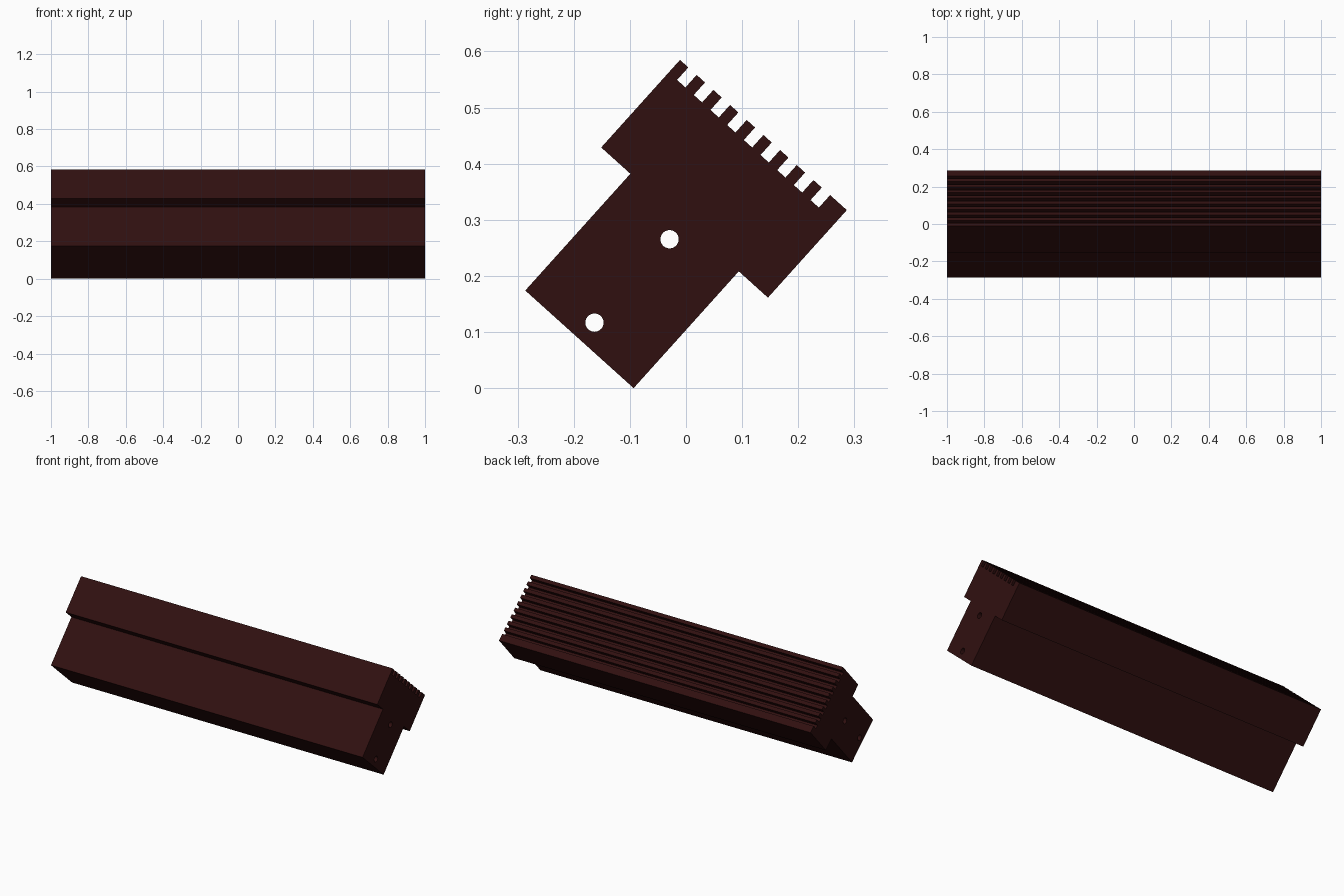
import bpy, bmesh
from math import sin, cos, pi, radians
from mathutils import Matrix

if "Cube" in bpy.data.objects:
    bpy.data.objects.remove(bpy.data.objects["Cube"])

TILT = radians(42)
Y0 = -0.0933          # y of the lowest corner


def to_world(u, v):
    """Profile coordinates (u across, v up the stem) to tilted y, z."""
    return Y0 - u * cos(TILT) + v * sin(TILT), u * sin(TILT) + v * cos(TILT)


def add_loop(curve, pts):
    s = curve.splines.new('POLY')
    s.points.add(len(pts) - 1)
    for p, (u, v) in zip(s.points, pts):
        p.co = (*to_world(u, v), 0, 1)
    s.use_cyclic_u = True


def circle(u, v, r, n=32):
    return [(u + r * cos(2 * pi * i / n), v + r * sin(2 * pi * i / n)) for i in range(n)]


# T-shaped outline: narrow stem, wide head with nine grooves
outline = [(0.26, 0.28), (0.26, 0), (0, 0), (0, 0.28), (-0.07, 0.28), (-0.07, 0.49)]
for i in reversed(range(9)):
    a, b = 0.33 - 0.02 - 0.04 * i, 0.33 - 0.04 - 0.04 * i
    outline += [(b, 0.49), (b, 0.46), (a, 0.46), (a, 0.49)]
outline += [(0.33, 0.49), (0.33, 0.28)]

curve = bpy.data.curves.new("rail_profile", 'CURVE')
curve.dimensions = '2D'
curve.fill_mode = 'BOTH'
curve.extrude = 1.0
add_loop(curve, outline)

# Two bores running the full length
for v in (0.04, 0.24):
    add_loop(curve, circle(0.13, v, 0.0163))

# Turn the extruded profile into a clean mesh along x
profile = bpy.data.objects.new("rail_profile", curve)
bpy.context.collection.objects.link(profile)
bpy.context.view_layer.update()
dg = bpy.context.evaluated_depsgraph_get()
mesh = bpy.data.meshes.new_from_object(profile.evaluated_get(dg))
bpy.data.objects.remove(profile)
mesh.transform(Matrix(((0, 0, 1, 0), (1, 0, 0, 0), (0, 1, 0, 0), (0, 0, 0, 1))))
bm = bmesh.new()
bm.from_mesh(mesh)
bmesh.ops.remove_doubles(bm, verts=bm.verts, dist=1e-5)
bmesh.ops.recalc_face_normals(bm, faces=bm.faces)
bm.to_mesh(mesh)
bm.free()

rail = bpy.data.objects.new("grooved_rail", mesh)
bpy.context.collection.objects.link(rail)
mat = bpy.data.materials.new("dark_red_brown")
mat.diffuse_color = (0.03, 0.005, 0.005, 1)
mat.use_nodes = True
mat.node_tree.nodes["Principled BSDF"].inputs["Base Color"].default_value = mat.diffuse_color
mesh.materials.clear()
mesh.materials.append(mat)

bpy.context.view_layer.objects.active = rail
rail.select_set(True)
bpy.ops.object.shade_smooth_by_angle(angle=radians(30))
